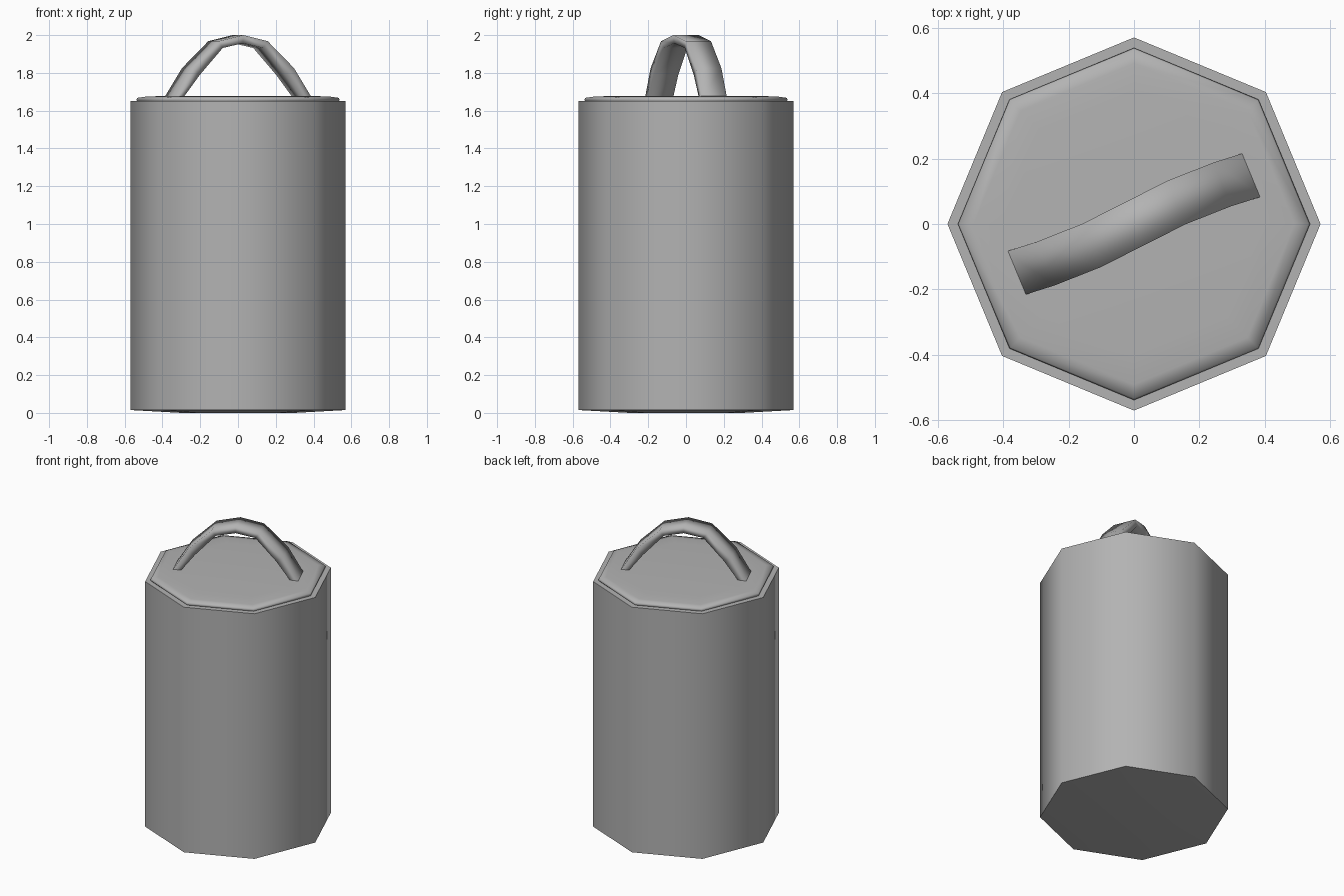
import bpy, bmesh, math

if "Cube" in bpy.data.objects:
    bpy.data.objects.remove(bpy.data.objects["Cube"])

SIDES = 8

# Dark grey used on every part
grey = bpy.data.materials.new("dark_grey")
grey.diffuse_color = (0.45, 0.45, 0.45, 1)
grey.use_nodes = True
grey.node_tree.nodes["Principled BSDF"].inputs["Base Color"].default_value = grey.diffuse_color


def finish(name, bm, angle=60):
    bmesh.ops.recalc_face_normals(bm, faces=bm.faces)
    mesh = bpy.data.meshes.new(name)
    bm.to_mesh(mesh)
    bm.free()
    mesh.materials.append(grey)
    obj = bpy.data.objects.new(name, mesh)
    bpy.context.collection.objects.link(obj)
    bpy.ops.object.select_all(action='DESELECT')
    obj.select_set(True)
    bpy.context.view_layer.objects.active = obj
    bpy.ops.object.shade_smooth_by_angle(angle=math.radians(angle))
    return obj


def bridge(bm, rings, caps=True):
    """Join successive vertex rings with quads, optionally capping the ends."""
    for a, b in zip(rings, rings[1:]):
        n = len(a)
        for i in range(n):
            j = (i + 1) % n
            bm.faces.new((a[i], a[j], b[j], b[i]))
    if caps:
        bm.faces.new(rings[0])
        bm.faces.new(rings[-1])


def octagonal(name, profile):
    bm = bmesh.new()
    rings = []
    for r, z in profile:
        rings.append([bm.verts.new((r * math.cos(k * math.tau / SIDES),
                                    r * math.sin(k * math.tau / SIDES), z))
                      for k in range(SIDES)])
    bridge(bm, rings)
    return finish(name, bm)


# Canister body with a slightly crowned base
octagonal("canister_body", [(0.30, 0.0), (0.57, 0.015), (0.57, 1.65)])

# Thin lid with a softened rim
octagonal("lid", [(0.53, 1.645), (0.538, 1.657), (0.533, 1.668),
                  (0.49, 1.674), (0.40, 1.678)])

# Arched strap handle, turned 22.5 degrees and slightly twisted;
# its open ends are buried in the lid
half = [((0.395, 1.665), (0.345, 1.665)), ((0.295, 1.825), (0.25, 1.79)),
        ((0.145, 1.968), (0.12, 1.932)), ((0.0, 2.0), (0.0, 1.957))]
arch = [(1, p) for p in half] + [(-1, p) for p in half[-2::-1]]
turn = math.radians(22.5)
bm = bmesh.new()
rings = []
for sign, (outer, inner) in arch:
    shift = sign * 0.012 * math.sin(math.pi * outer[0] / 0.395)
    ring = []
    for (s, z), w in ((outer, -0.072), (outer, 0.072),
                      (inner, 0.068), (inner, -0.068)):
        u, v = sign * s, w + shift
        ring.append(bm.verts.new((u * math.cos(turn) - v * math.sin(turn),
                                  u * math.sin(turn) + v * math.cos(turn), z)))
    rings.append(ring)
bridge(bm, rings, caps=False)
finish("handle", bm, 110)
